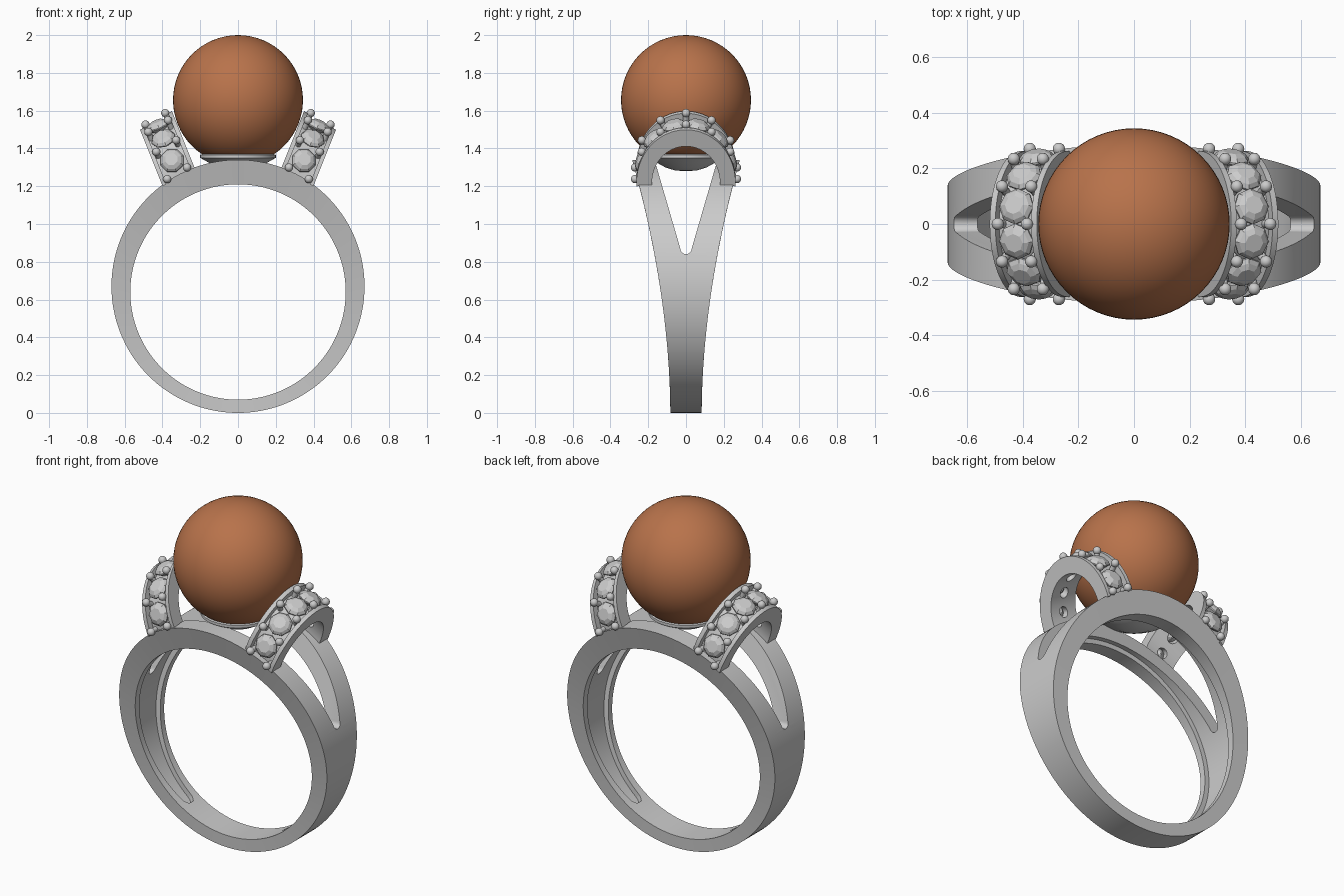
import bpy, bmesh
from math import sin, cos, pi, radians
from mathutils import Vector, Matrix

if "Cube" in bpy.data.objects:
    bpy.data.objects.remove(bpy.data.objects["Cube"])


def finish(name, bm, smooth=True):
    bmesh.ops.recalc_face_normals(bm, faces=bm.faces)
    me = bpy.data.meshes.new(name)
    bm.to_mesh(me)
    bm.free()
    ob = bpy.data.objects.new(name, me)
    bpy.context.collection.objects.link(ob)
    bpy.ops.object.select_all(action='DESELECT')
    ob.select_set(True)
    bpy.context.view_layer.objects.active = ob
    if smooth:
        bpy.ops.object.shade_smooth_by_angle(angle=radians(32))
    return ob


def sweep(bm, rows, closed):
    """Skin a list of equal cross-section loops; cap the ends if open."""
    vs = [[bm.verts.new(p) for p in r] for r in rows]
    m, n = len(vs[0]), len(vs)
    for i in range(n if closed else n - 1):
        a, b = vs[i], vs[(i + 1) % n]
        for j in range(m):
            k = (j + 1) % m
            bm.faces.new((a[j], a[k], b[k], b[j]))
    if not closed:
        bm.faces.new(vs[0])
        bm.faces.new(vs[-1])


def lathe(bm, profile, seg, mat=Matrix()):
    """Revolve (r, z) points about local z; profile ends may be capped."""
    sweep(bm, [[mat @ Vector((r * cos(2 * pi * k / seg), r * sin(2 * pi * k / seg), z))
                for k in range(seg)] for r, z in profile], False)


def cut(ob, cutter):
    m = ob.modifiers.new("cut", 'BOOLEAN')
    m.operation, m.solver, m.object = 'DIFFERENCE', 'EXACT', cutter
    bpy.context.view_layer.objects.active = ob
    bpy.ops.object.modifier_apply(modifier=m.name)
    bpy.data.objects.remove(cutter)


def mirror_x(ob):
    ob.modifiers.new("mirror", 'MIRROR').use_axis = (True, False, False)


# Band: off-centre bore, widening towards the top
def half_width(z):
    return 0.083 + 0.202 * (max(z, 0) / 1.34) ** 1.87


bm = bmesh.new()
rows = []
for i in range(144):
    a = 2 * pi * i / 144
    xo, zo = 0.67 * sin(a), 0.67 - 0.67 * cos(a)
    xi, zi = 0.57 * sin(a), 0.64 - 0.57 * cos(a)
    wo, wi = half_width(zo), half_width(zi)
    rows.append([(xo, -wo, zo), (xo, wo, zo), (xi, wi, zi), (xi, -wi, zi)])
sweep(bm, rows, True)
band = finish("band", bm, False)

# V-shaped split through both shoulders
bm = bmesh.new()
prof = [(0.19, 1.42)] + [(0.03 * cos(t), 0.87 - 0.03 * sin(t))
                         for t in [pi * k / 10 for k in range(11)]] + [(-0.19, 1.42)]
sweep(bm, [[(x, y, z) for y, z in prof] for x in (-0.8, 0.8)], False)
cut(band, finish("slot_cutter", bm, False))

# Shallow groove inside the band, tapering to the rounded lower ends
bm = bmesh.new()
rows = []
for i in range(121):
    d = 32 + 296 * i / 120
    a = radians(d)
    z = 0.64 - 0.57 * cos(a)
    end = min(1, (min(d, 360 - d) - 31) / 4) ** 0.5
    w = (0.035 + 0.13 * (z - 0.13) / 1.08) * end
    rows.append([(r * sin(a), y, 0.64 - r * cos(a))
                 for r, y in ((0.55, -w), (0.55, w), (0.598, w), (0.598, -w))])
sweep(bm, rows, False)
cut(band, finish("groove_cutter", bm, False))
band.select_set(True)
bpy.context.view_layer.objects.active = band
bpy.ops.object.shade_smooth_by_angle(angle=radians(30))

# Pearl and its cup
bm = bmesh.new()
bmesh.ops.create_uvsphere(bm, u_segments=64, v_segments=32, radius=0.344,
                          matrix=Matrix.Translation((0, 0, 1.656)))
pearl = finish("pearl", bm)
mat = bpy.data.materials.new("copper_pearl")
mat.diffuse_color = (0.48, 0.17, 0.07, 1)
mat.use_nodes = True
mat.node_tree.nodes["Principled BSDF"].inputs["Base Color"].default_value = mat.diffuse_color
pearl.data.materials.append(mat)

bm = bmesh.new()
lathe(bm, [(0.01, 1.28), (0.06, 1.284), (0.11, 1.3), (0.155, 1.325), (0.2, 1.35),
           (0.2, 1.366), (0.19, 1.37), (0.1, 1.345), (0.01, 1.33)], 64)
finish("pearl_cup", bm)

# Tilted arches: u runs towards the pearl, r outwards, a round the arch
def arch(u, r, a):
    h = 1.15 * r * cos(a) + 0.02 + 0.15 * u
    return Vector((0.315 - 0.928 * u + 0.371 * h, r * sin(a), 1.25 + 0.371 * u + 0.928 * h))


def frame(u, r, a):
    n = (arch(u, r + 0.01, a) - arch(u, r, a)).normalized()
    t = Vector((-0.928, 0, 0.371))
    t = (t - n * t.dot(n)).normalized()
    m = Matrix((t, n.cross(t), n)).transposed().to_4x4()
    m.translation = arch(u, r, a)
    return m


channel = [(-0.097, 0.18), (0.097, 0.18), (0.097, 0.262), (0.074, 0.262),
           (0.074, 0.228), (-0.074, 0.228), (-0.074, 0.262), (-0.097, 0.262)]
gem_angles = [radians(d) for d in (-75, -45, -15, 15, 45, 75)]

bm = bmesh.new()
sweep(bm, [[arch(u, r, radians(-94 + 188 * i / 64)) for u, r in channel]
           for i in range(65)], False)
channel_arch = finish("channel_arch", bm, False)
bm = bmesh.new()
for a in gem_angles:
    lathe(bm, [(0.03, -0.08), (0.03, 0.06)], 20, frame(0, 0.2, a))
cut(channel_arch, finish("hole_cutter", bm, False))
channel_arch.select_set(True)
bpy.context.view_layer.objects.active = channel_arch
bpy.ops.object.shade_smooth_by_angle(angle=radians(30))
mirror_x(channel_arch)

# Faceted gems along the channel
bm = bmesh.new()
for a in gem_angles:
    lathe(bm, [(0.004, -0.05), (0.066, 0), (0.066, 0.006), (0.054, 0.02), (0.034, 0.031)],
          8, frame(0, 0.24, a))
mirror_x(finish("gems", bm, False))

# Bead-topped prongs in pairs between the gems
bm = bmesh.new()
for d in (-90, -60, -30, 0, 30, 60, 90):
    for u in (-0.06, 0.06):
        f = frame(u, 0.27, radians(d))
        bmesh.ops.create_uvsphere(bm, u_segments=16, v_segments=10, radius=0.022, matrix=f)
        lathe(bm, [(0.015, -0.05), (0.015, 0)], 12, f)
mirror_x(finish("prong_beads", bm))
